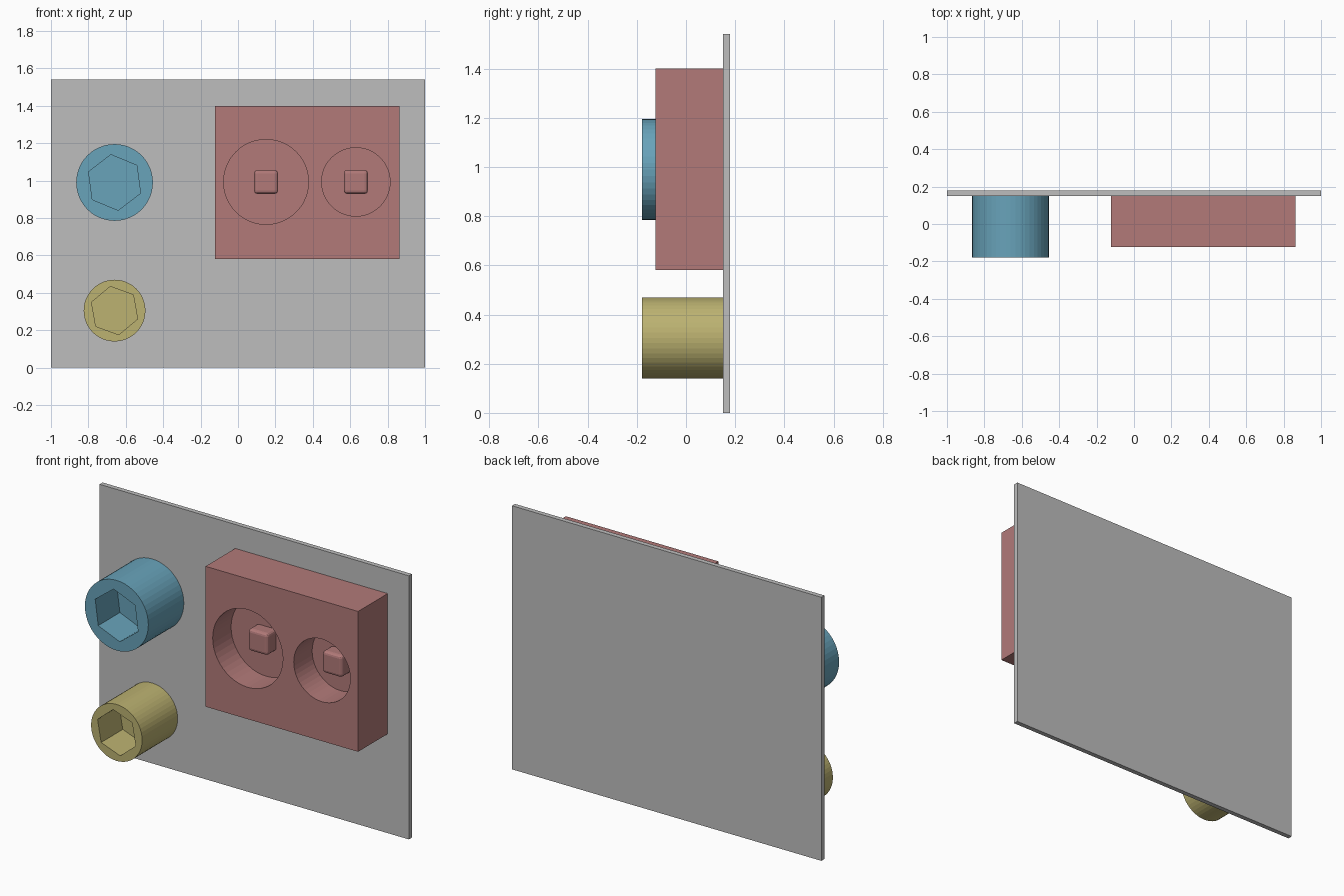
import bpy, math
from mathutils import Vector

if "Cube" in bpy.data.objects:
    bpy.data.objects.remove(bpy.data.objects["Cube"])


def srgb(r, g, b):
    def f(c):
        c /= 255
        return c / 12.92 if c <= 0.04045 else ((c + 0.055) / 1.055) ** 2.4
    return (f(r), f(g), f(b), 1)


def material(name, rgb):
    m = bpy.data.materials.new(name)
    m.diffuse_color = srgb(*rgb)
    m.use_nodes = True
    m.node_tree.nodes["Principled BSDF"].inputs["Base Color"].default_value = m.diffuse_color
    return m


GREY = material("grey", (190, 190, 190))
RED = material("dusty red", (178, 122, 121))
BLUE = material("steel blue", (104, 163, 186))
YELLOW = material("olive yellow", (188, 178, 113))


def box(name, x, y, z, mat):
    """Box from (min, max) ranges on each axis."""
    bpy.ops.mesh.primitive_cube_add(size=1)
    o = bpy.context.object
    o.name = name
    lo, hi = Vector((x[0], y[0], z[0])), Vector((x[1], y[1], z[1]))
    for v in o.data.vertices:
        v.co = (lo + hi) / 2 + v.co * (hi - lo)
    o.data.materials.append(mat)
    return o


def prism(name, cx, cz, r, y0, y1, sides, mat, start=0):
    """Regular prism along y; start is the angle of its first corner."""
    pts = [(cx + r * math.cos(start + math.tau * i / sides),
            cz + r * math.sin(start + math.tau * i / sides)) for i in range(sides)]
    verts = [(x, y, z) for y in (y0, y1) for x, z in pts]
    n = sides
    faces = [tuple(range(n)), tuple(range(2 * n - 1, n - 1, -1))]
    faces += [(i, n + i, n + (i + 1) % n, (i + 1) % n) for i in range(n)]
    me = bpy.data.meshes.new(name)
    me.from_pydata(verts, [], faces)
    o = bpy.data.objects.new(name, me)
    bpy.context.collection.objects.link(o)
    me.materials.append(mat)
    return o


def apply_modifiers(o):
    bpy.context.view_layer.objects.active = o
    for m in list(o.modifiers):
        bpy.ops.object.modifier_apply(modifier=m.name)


def cut(o, cutter):
    m = o.modifiers.new("cut", 'BOOLEAN')
    m.operation, m.solver, m.object = 'DIFFERENCE', 'EXACT', cutter
    apply_modifiers(o)
    bpy.data.objects.remove(cutter)


FRONT, WALL, BACK = -0.178, 0.15, 0.178

# back panel
box("back_panel", (-1, 1), (WALL, BACK), (0, 1.54), GREY)

# round posts with hexagonal sockets
for name, cz, r, hex_r, turn, mat in (
        ("upper_post", 0.99, 0.205, 0.15, 97.5, BLUE),
        ("lower_post", 0.305, 0.165, 0.131, 100, YELLOW)):
    post = prism(name, -0.66, cz, r, FRONT, WALL, 48, mat)
    cut(post, prism("hex_cutter", -0.66, cz, hex_r, FRONT - 0.1, FRONT + 0.2,
                    6, mat, math.radians(turn)))

# block with two round recesses, each holding a rounded peg
BLOCK_FRONT, CZ = -0.124, 0.993
FLOOR = BLOCK_FRONT + 0.17
block = box("socket_block", (-0.123, 0.863), (BLOCK_FRONT, WALL), (0.58, 1.4), RED)
for side, cx, r in (("large", 0.15, 0.227), ("small", 0.63, 0.183)):
    cut(block, prism("recess_cutter", cx, CZ, r, BLOCK_FRONT - 0.1, FLOOR, 48, RED))
    peg = box(side + "_peg", (cx - 0.064, cx + 0.064), (BLOCK_FRONT + 0.09, FLOOR + 0.04),
              (CZ - 0.064, CZ + 0.064), RED)
    bev = peg.modifiers.new("round", 'BEVEL')
    bev.width, bev.segments = 0.018, 3
    apply_modifiers(peg)
